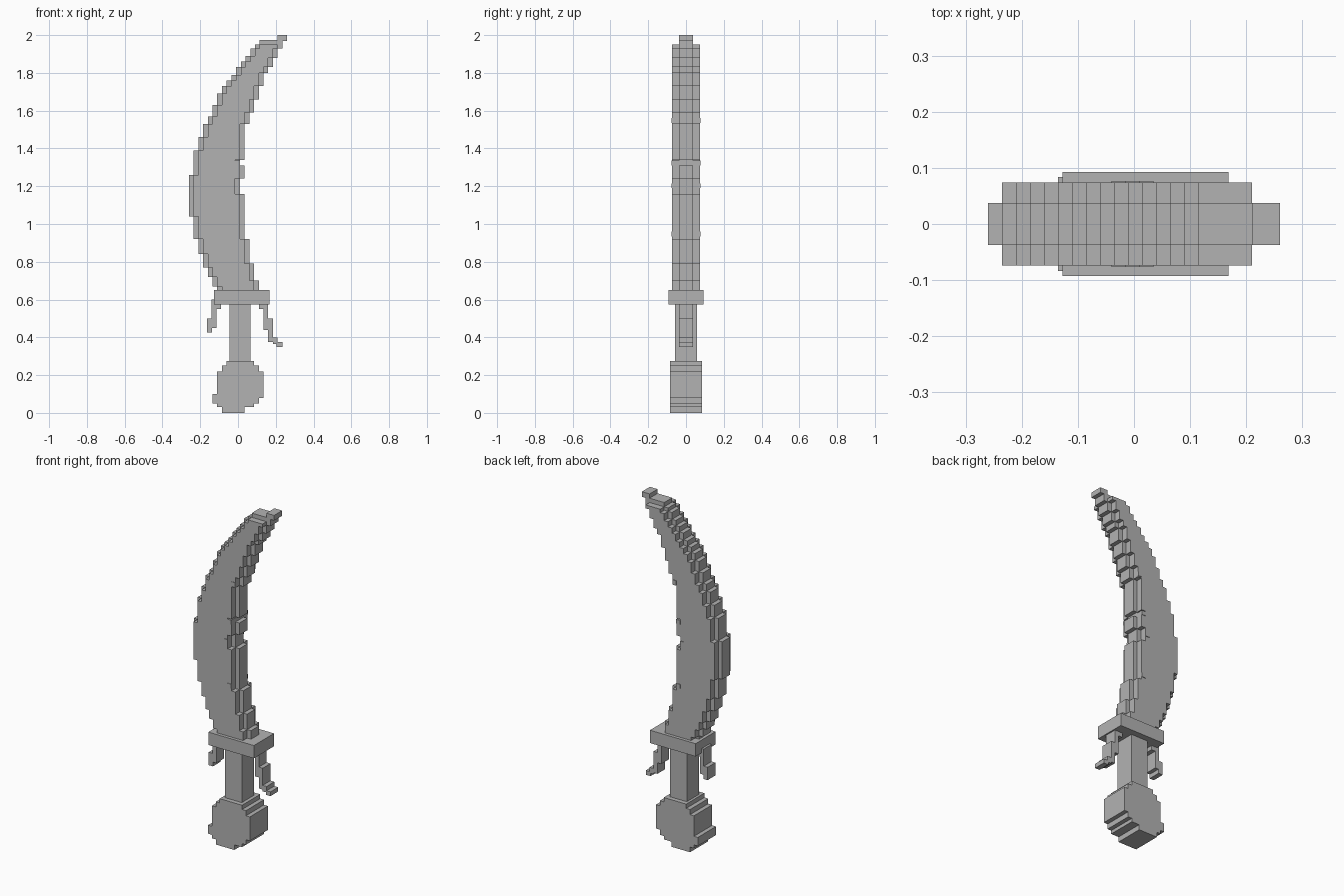
import bpy
import bmesh

STEP = 0.025

cube = bpy.data.objects.get("Cube")
if cube:
    bpy.data.objects.remove(cube, do_unlink=True)

# Single plain grey material
grey = bpy.data.materials.new("plain grey")
grey.use_nodes = True
colour = (0.45, 0.45, 0.45, 1)
grey.diffuse_color = colour
grey.node_tree.nodes["Principled BSDF"].inputs["Base Color"].default_value = colour


def stair(x, start, end, steps):
    """Stepped edge going up; a negative height steps towards -x."""
    pts = [(x, start)]
    for s in steps:
        z = abs(s)
        if z >= end:
            break
        pts.append((x, z))
        x += STEP if s > 0 else -STEP
        pts.append((x, z))
    return pts + [(x, end)]


def plate(bm, outline, half):
    """Extrude an x-z outline through y."""
    face = bm.faces.new([bm.verts.new((x, -half, z)) for x, z in outline])
    out = bmesh.ops.extrude_face_region(bm, geom=[face])
    moved = [v for v in out["geom"] if isinstance(v, bmesh.types.BMVert)]
    bmesh.ops.translate(bm, verts=moved, vec=(0, 2 * half, 0))


def box(bm, x0, x1, z0, z1, half):
    plate(bm, [(x0, z0), (x1, z0), (x1, z1), (x0, z1)], half)


def finish(name, bm):
    bmesh.ops.recalc_face_normals(bm, faces=bm.faces)
    mesh = bpy.data.meshes.new(name)
    bm.to_mesh(mesh)
    bm.free()
    mesh.materials.append(grey)
    bpy.context.collection.objects.link(bpy.data.objects.new(name, mesh))


# Blade edges: heights at which each side steps one unit
back_steps = [-.67, -.72, -.77, -.84, -.92, -1.04, 1.26, 1.39, 1.46, 1.53, 1.57, 1.63,
              1.69, 1.73, 1.76, 1.79, 1.83, 1.86, 1.89, 1.93, 1.95]
edge_steps = [-.7, -.79, -.92, -1.16, 1.24, -1.31, 1.34, 1.53, 1.59, 1.66, 1.73,
              1.8, 1.83, 1.88, 1.93]


def blade_layer(name, inset, top, half):
    bm = bmesh.new()
    left = stair(-.11 + inset, .64, top, back_steps)
    right = stair(.11 - inset, .64, top, edge_steps)
    plate(bm, right + left[::-1], half)
    finish(name, bm)


blade_layer("blade_edge", 0, 1.975, .037)
blade_layer("blade_body", STEP, 1.95, .074)

# Pointed tip
bm = bmesh.new()
box(bm, .21, .26, 1.97, 2, .037)
finish("blade_tip", bm)

# Small teeth along the inner curve
bm = bmesh.new()
for x, z in [(-.015, .935), (-.04, 1.19), (-.015, 1.31), (.01, 1.535)]:
    box(bm, x, x + STEP, z, z + STEP, .077)
finish("blade_teeth", bm)

# Guard and grip
bm = bmesh.new()
box(bm, -.127, .168, .575, .65, .093)
finish("guard", bm)
bm = bmesh.new()
box(bm, -.045, .065, .27, .58, .057)
finish("grip", bm)

# Drooping guard hooks, as stacked blocks
hooks = {
    "right_hook": [(-.14, -.09, .55, .6), (-.14, -.115, .5, .55),
                   (-.165, -.115, .45, .5), (-.165, -.137, .425, .45)],
    "left_hook": [(.11, .16, .55, .58), (.135, .16, .5, .55), (.135, .185, .44, .5),
                  (.16, .185, .4, .44), (.16, .21, .375, .4), (.185, .21, .365, .375),
                  (.205, .235, .35, .375)],
}
for name, blocks in hooks.items():
    bm = bmesh.new()
    for b in blocks:
        box(bm, *b, .036)
    finish(name, bm)

# Stepped round pommel
bm = bmesh.new()
left = stair(-.085, 0, .275, [-.03, -.05, .1, .22, .25])
right = [(.035, 0), (.035, .03)] + stair(.085, .03, .275, [.05, .08, -.22, -.25])
plate(bm, right + left[::-1], .084)
finish("pommel", bm)
